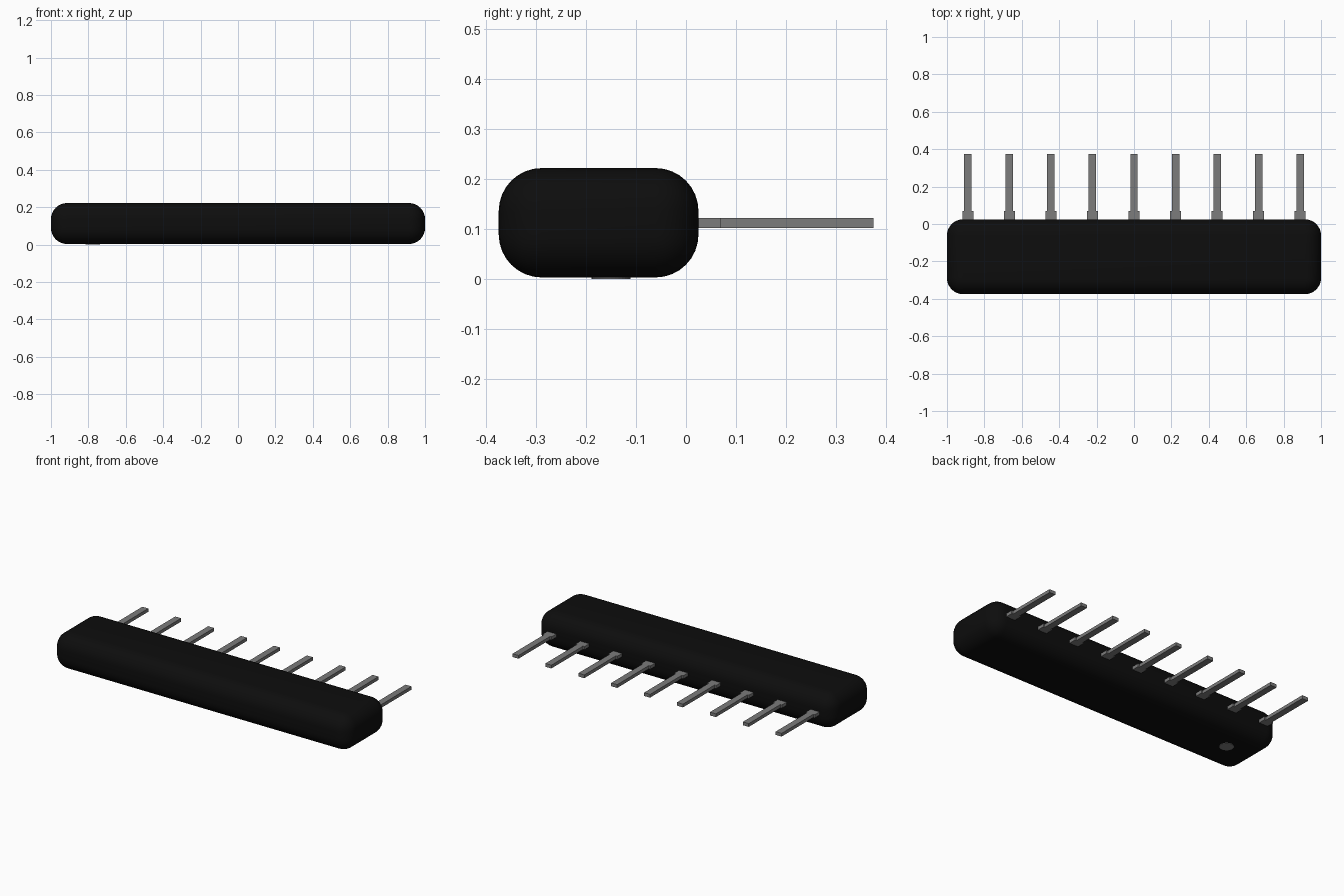
import bpy
import bmesh

cube = bpy.data.objects.get("Cube")
if cube:
    bpy.data.objects.remove(cube, do_unlink=True)


def material(name, value):
    mat = bpy.data.materials.new(name)
    mat.use_nodes = True
    color = (value, value, value, 1)
    mat.diffuse_color = color
    bsdf = next(n for n in mat.node_tree.nodes if n.type == "BSDF_PRINCIPLED")
    bsdf.inputs["Base Color"].default_value = color
    bsdf.inputs["Roughness"].default_value = 0.5
    return mat


def add_object(name, bm, mat, location):
    bmesh.ops.recalc_face_normals(bm, faces=bm.faces[:])
    mesh = bpy.data.meshes.new(name)
    bm.to_mesh(mesh)
    bm.free()
    mesh.materials.append(mat)
    obj = bpy.data.objects.new(name, mesh)
    obj.location = location
    bpy.context.collection.objects.link(obj)
    return obj


black = material("black_plastic", 0.004)
metal = material("grey_metal", 0.2)
mark = material("grey_mark", 0.2)

# Rounded package body
bm = bmesh.new()
bmesh.ops.create_cube(bm, size=1)
bmesh.ops.scale(bm, vec=(2, 0.4, 0.219), verts=bm.verts)
bmesh.ops.bevel(bm, geom=bm.edges[:], offset=0.086, segments=8,
                profile=0.5, affect="EDGES")
body = add_object("body", bm, black, (0, -0.175, 0.1125))
bpy.ops.object.select_all(action="DESELECT")
body.select_set(True)
bpy.context.view_layer.objects.active = body
bpy.ops.object.shade_smooth_by_angle(angle=0.6)

# Nine flat stepped leads, wide at the shoulder and narrow at the tip
half_outline = [(0.03, 0.0), (0.03, 0.07), (0.02, 0.07), (0.02, 0.375)]
outline = half_outline + [(-x, y) for x, y in reversed(half_outline)]
for i in range(9):
    bm = bmesh.new()
    face = bm.faces.new([bm.verts.new((x, y, 0)) for x, y in outline])
    top = bmesh.ops.extrude_face_region(bm, geom=[face])["geom"]
    bmesh.ops.translate(bm, vec=(0, 0, 0.02),
                        verts=[v for v in top if isinstance(v, bmesh.types.BMVert)])
    add_object(f"lead_{i + 1}", bm, metal, ((i - 4) * 0.222, 0, 0.102))

# Round marker for the first lead, on the underside
bm = bmesh.new()
bmesh.ops.create_cone(bm, cap_ends=True, segments=32, radius1=0.039,
                      radius2=0.039, depth=0.008)
add_object("first_lead_marker", bm, mark, (-0.777, -0.15, 0.004))
